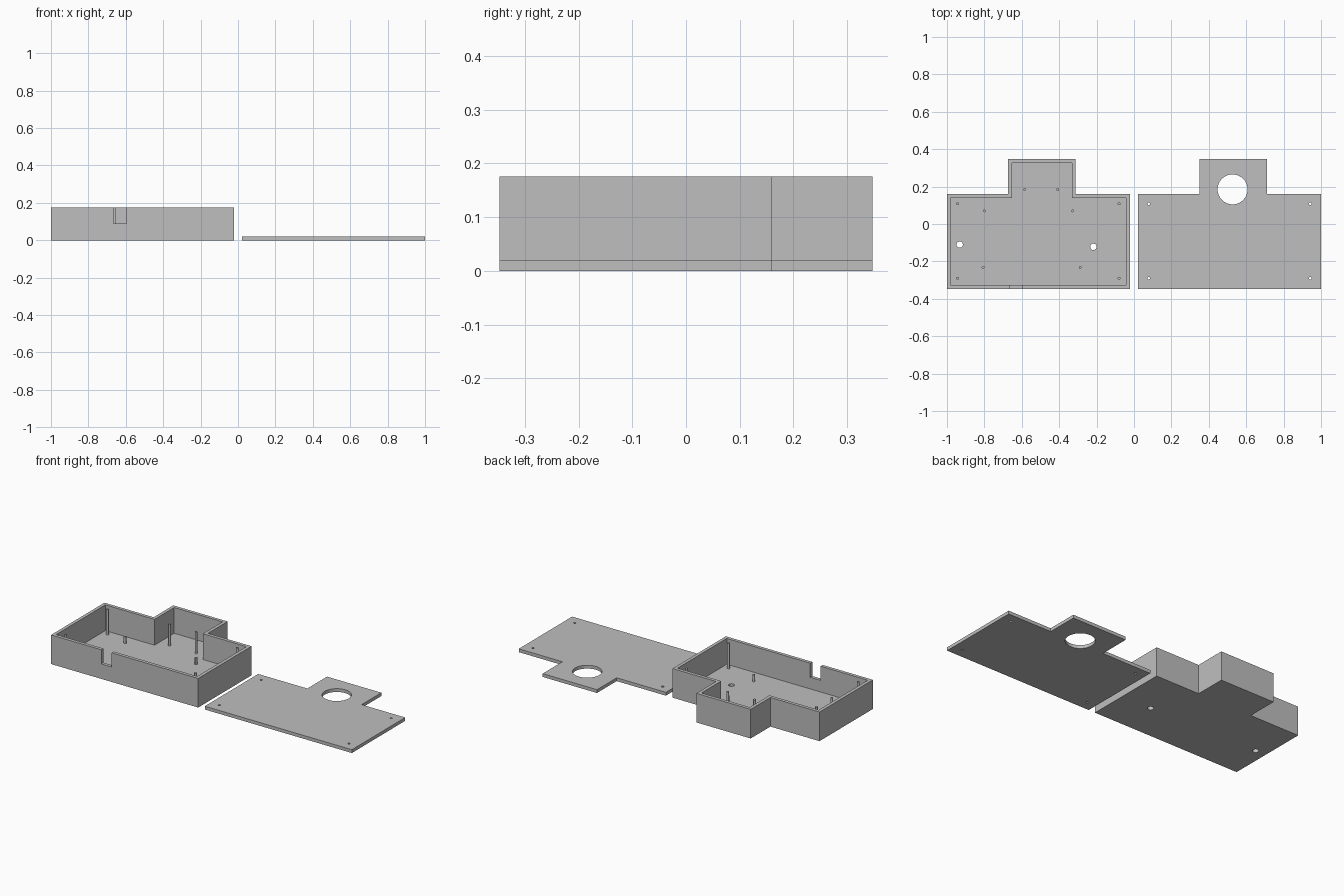
import bpy
import bmesh
from math import cos, sin, tau

old = bpy.data.objects.get("Cube")
if old:
    bpy.data.objects.remove(old, do_unlink=True)

grey = bpy.data.materials.new("plain_grey")
grey.use_nodes = True
colour = (0.52, 0.52, 0.52, 1)
grey.diffuse_color = colour
grey.node_tree.nodes["Principled BSDF"].inputs["Base Color"].default_value = colour

WALL, HEIGHT, PLATE = 0.02, 0.175, 0.02
LID_SHIFT = 1.022  # spacing from box to lid


def prism(name, points, z0, z1):
    """Extrude a counter-clockwise outline from z0 to z1."""
    bm = bmesh.new()
    face = bm.faces.new([bm.verts.new((x, y, z0)) for x, y in points])
    up = bmesh.ops.extrude_face_region(bm, geom=[face])
    verts = [v for v in up["geom"] if isinstance(v, bmesh.types.BMVert)]
    bmesh.ops.translate(bm, vec=(0, 0, z1 - z0), verts=verts)
    bmesh.ops.recalc_face_normals(bm, faces=bm.faces)
    mesh = bpy.data.meshes.new(name)
    bm.to_mesh(mesh)
    bm.free()
    mesh.materials.append(grey)
    obj = bpy.data.objects.new(name, mesh)
    bpy.context.collection.objects.link(obj)
    return obj


def circle(x, y, r, sides=32):
    return [(x + r * cos(tau * i / sides), y + r * sin(tau * i / sides)) for i in range(sides)]


def outline(inset=0, shift=0):
    """T-shaped footprint shared by box and lid."""
    x0, x1 = -1 + inset + shift, -0.022 - inset + shift
    t0, t1 = -0.673 + inset + shift, -0.312 - inset + shift
    front, step, back = -0.347 + inset, 0.16 - inset, 0.347 - inset
    return [(x0, front), (x1, front), (x1, step), (t1, step),
            (t1, back), (t0, back), (t0, step), (x0, step)]


def cut(obj, points, z0, z1):
    """Subtract an extruded outline and bake the result."""
    cutter = prism("cutter", points, z0, z1)
    cutter.hide_render = True
    mod = obj.modifiers.new("cut", "BOOLEAN")
    mod.operation, mod.solver, mod.object = "DIFFERENCE", "EXACT", cutter
    bpy.context.view_layer.update()
    result = bpy.data.meshes.new_from_object(obj.evaluated_get(bpy.context.evaluated_depsgraph_get()))
    obj.modifiers.clear()
    obj.data = result
    bpy.data.objects.remove(cutter, do_unlink=True)


corners = [(x, y) for x in (-0.943, -0.08) for y in (-0.29, 0.108)]

# Open box with cable notch and two mounting holes in the floor
box = prism("box_shell", outline(), 0, HEIGHT)
cut(box, outline(WALL), PLATE, 0.3)
cut(box, [(-0.666, -0.4), (-0.597, -0.4), (-0.597, -0.31), (-0.666, -0.31)], 0.09, 0.3)
for x, y in [(-0.932, -0.11), (-0.217, -0.122)]:
    cut(box, circle(x, y, 0.017), -0.1, 0.1)

# Posts: lid screws, sensor supports, board standoffs
posts = {
    "lid_post": (0.172, corners),
    "sensor_post": (0.15, [(-0.585, 0.185), (-0.408, 0.185)]),
    "board_standoff": (0.06, [(-0.8, 0.07), (-0.328, 0.07), (-0.807, -0.232), (-0.288, -0.232)]),
}
for name, (top, places) in posts.items():
    for x, y in places:
        prism(name, circle(x, y, 0.0075, 16), PLATE - 0.005, top)

# Flat lid with a round window and four screw holes
lid = prism("lid", outline(shift=LID_SHIFT), 0, PLATE)
cut(lid, circle(0.527, 0.185, 0.08, 64), -0.1, 0.1)
for x, y in corners:
    cut(lid, circle(x + LID_SHIFT, y, 0.007, 16), -0.1, 0.1)

for obj in bpy.context.collection.objects:
    if obj.type == "MESH" and obj.data.materials and obj.data.materials[0] == grey:
        obj.data.shade_flat()
